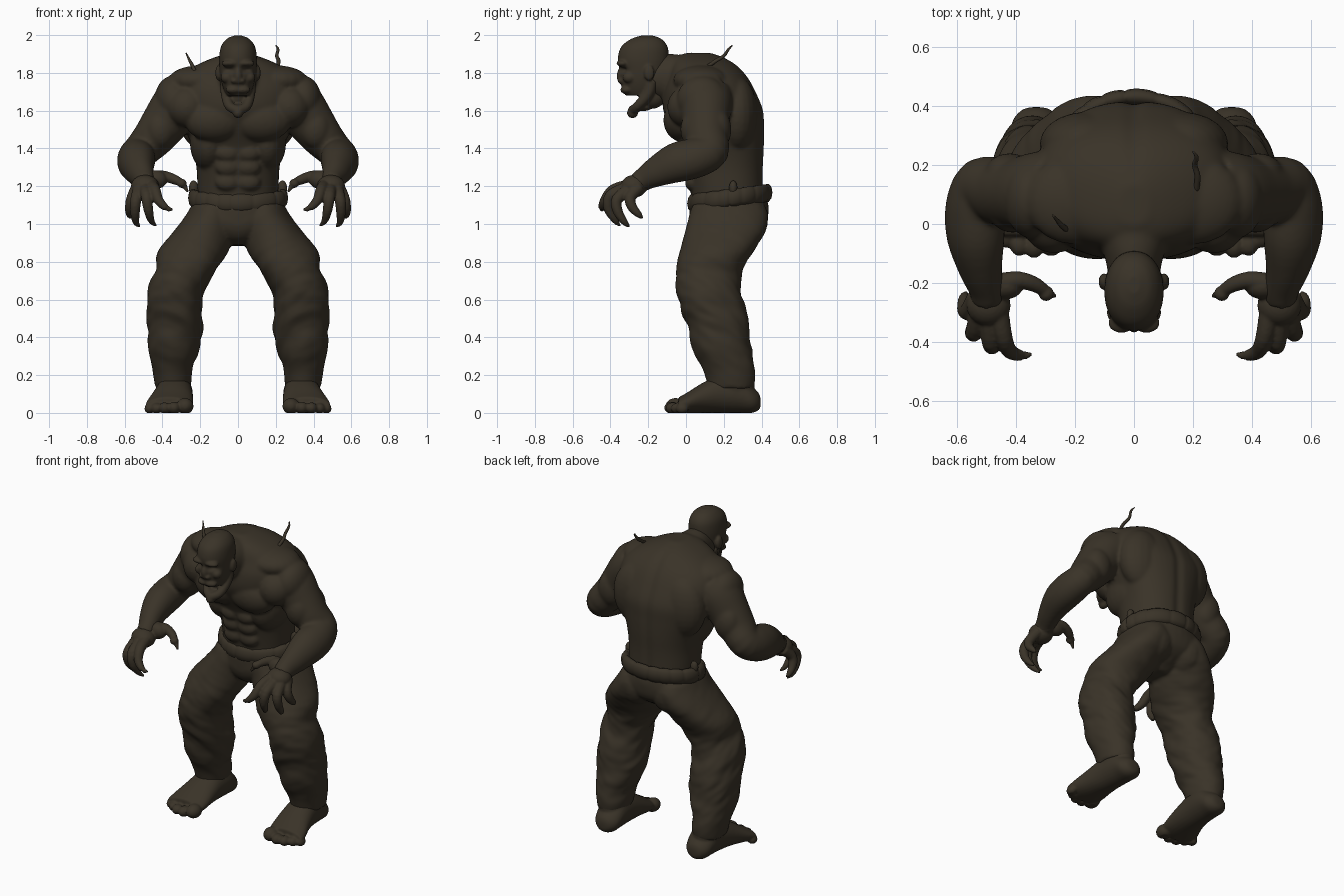
import bpy, bmesh, math
from mathutils import Vector, Matrix, noise

clay = bpy.data.materials.new("dark brown")
clay.diffuse_color = (0.042, 0.033, 0.021, 1)


def spline(secs, n=4):
    """Catmull-Rom through the section tuples."""
    p = [Vector(s) for s in secs]
    p = [2 * p[0] - p[1]] + p + [2 * p[-1] - p[-2]]
    out = []
    for i in range(1, len(p) - 2):
        a, b, c, d = p[i - 1:i + 3]
        for k in range(n):
            t = k / n
            out.append(0.5 * (2 * b + (c - a) * t + (2 * a - 5 * b + 4 * c - d) * t * t
                              + (3 * b - a - 3 * c + d) * t ** 3))
    return out + [p[-2]]


def loft(bm, secs, axis=None, mirror=False, e=1.0, seg=28):
    """Skin of (x, y, z, radius a, radius b) sections across z, y or the path itself."""
    s = spline(secs)
    for sx in ((1, -1) if mirror else (1,)):
        rings = []
        for i, q in enumerate(s):
            c = q[:3]
            if axis:
                u, v = Vector((1, 0, 0)), Vector((0, 1, 0) if axis == 'z' else (0, 0, 1))
            else:
                t = (Vector(s[min(i + 1, len(s) - 1)][:3]) - Vector(s[max(i - 1, 0)][:3])).normalized()
                ref = Vector((1, 0, 0.5))
                u = (ref - t * ref.dot(t)).normalized()
                v = t.cross(u)
            ring = []
            for k in range(seg):
                w = 2 * math.pi * k / seg
                ca, sa = math.cos(w), math.sin(w)
                co = Vector(c) + u * (q[3] * math.copysign(abs(ca) ** e, ca)) \
                    + v * (q[4] * math.copysign(abs(sa) ** e, sa))
                ring.append(bm.verts.new((co.x * sx, co.y, co.z)))
            rings.append(ring)
        for r0, r1 in zip(rings, rings[1:]):
            for k in range(seg):
                bm.faces.new((r0[k], r0[(k + 1) % seg], r1[(k + 1) % seg], r1[k]))
        bm.faces.new(rings[0])
        bm.faces.new(rings[-1])


def ball(bm, c, r, mirror=True):
    """Ellipsoid muscle or lump."""
    for sx in ((1, -1) if mirror else (1,)):
        m = Matrix.Translation((c[0] * sx, c[1], c[2])) @ Matrix.Diagonal((*r, 1))
        bmesh.ops.create_uvsphere(bm, u_segments=20, v_segments=14, radius=1, matrix=m)


def tube(bm, pts, radii, mirror=True):
    loft(bm, [(*p, r, r) for p, r in zip(pts, radii)], mirror=mirror, seg=12)


def finish(bm, name, voxel=0, smooth=0, warp=None):
    """Make the object; optionally fuse its lumps, relax them and apply a warp."""
    bmesh.ops.recalc_face_normals(bm, faces=bm.faces)
    me = bpy.data.meshes.new(name)
    bm.to_mesh(me)
    bm.free()
    ob = bpy.data.objects.new(name, me)
    bpy.context.collection.objects.link(ob)
    if voxel:
        r = ob.modifiers.new("fuse", 'REMESH')
        r.mode, r.voxel_size = 'VOXEL', voxel
        sm = ob.modifiers.new("relax", 'SMOOTH')
        sm.factor, sm.iterations = 0.5, smooth
        dg = bpy.context.evaluated_depsgraph_get()
        me = bpy.data.meshes.new_from_object(ob.evaluated_get(dg))
        ob.modifiers.clear()
        ob.data = me
    if warp:
        new = [warp(v.co.copy(), v.normal.copy()) for v in me.vertices]
        for v, co in zip(me.vertices, new):
            v.co = co
    me.materials.clear()
    me.materials.append(clay)
    for p in me.polygons:
        p.use_smooth = True
        p.material_index = 0
    return ob


# Torso, neck and arms
bm = bmesh.new()
loft(bm, [(0, .225, 1.08, .21, .19), (0, .215, 1.2, .215, .195), (0, .205, 1.3, .22, .205),
          (0, .195, 1.4, .24, .22), (0, .17, 1.5, .28, .245), (0, .145, 1.6, .32, .265),
          (0, .125, 1.7, .335, .245), (0, .115, 1.78, .30, .21), (0, .095, 1.84, .22, .175),
          (0, .075, 1.88, .13, .13), (0, .065, 1.905, .05, .07)], 'z', e=.88, seg=48)
loft(bm, [(0, -.19, 1.775, .085, .1), (0, -.11, 1.775, .10, .125), (0, -.02, 1.75, .14, .145),
          (0, .08, 1.72, .2, .17)], 'y')
loft(bm, [(.26, .11, 1.68, .13, .14), (.32, .105, 1.63, .135, .14), (.385, .105, 1.54, .125, .125),
          (.45, .11, 1.455, .11, .115), (.515, .125, 1.385, .095, .1), (.537, .05, 1.35, .1, .108),
          (.535, -.05, 1.325, .095, .108), (.52, -.15, 1.28, .073, .085), (.5, -.22, 1.24, .058, .064),
          (.495, -.26, 1.215, .055, .055)], mirror=True)
ball(bm, (.125, -.02, 1.55), (.16, .1, .115))      # chest
ball(bm, (.27, .01, 1.62), (.11, .11, .11))        # chest to shoulder
ball(bm, (.345, .085, 1.66), (.096, .135, .125))   # shoulder caps
ball(bm, (.41, .04, 1.5), (.08, .07, .1))          # biceps
ball(bm, (.42, .17, 1.5), (.085, .07, .11))        # triceps
ball(bm, (.52, .165, 1.37), (.055, .06, .055))     # elbows
ball(bm, (.2, .08, 1.76), (.17, .15, .08))         # upper back
ball(bm, (.16, .27, 1.58), (.16, .11, .2))         # shoulder blades
ball(bm, (.155, .13, 1.43), (.1, .17, .15))        # sides
for i, z in enumerate((1.22, 1.3, 1.375)):         # stomach
    ball(bm, (.055, .034 - .014 * i, z), (.065, .04, .046))


def spine(co, n):
    if co.y > .1 and abs(co.x) < .15:
        co.y -= .01 * math.exp(-(co.x / .03) ** 2) * min(1, (co.y - .1) / .2)
    return co


finish(bm, "torso_and_arms", .009, 10, spine)

# Clawed hands
bm = bmesh.new()
ball(bm, (.492, -.275, 1.2), (.075, .07, .06))
ball(bm, (.5, -.22, 1.235), (.055, .06, .058))
ball(bm, (.435, -.21, 1.235), (.06, .045, .05))
fingers = [
    [(.46, -.29, 1.205), (.44, -.385, 1.18), (.42, -.43, 1.125), (.38, -.445, 1.085), (.345, -.44, 1.075)],
    [(.49, -.3, 1.195), (.485, -.4, 1.15), (.475, -.41, 1.08), (.46, -.375, 1.02), (.435, -.35, .99)],
    [(.52, -.29, 1.19), (.54, -.365, 1.13), (.545, -.36, 1.065), (.54, -.325, 1.01), (.52, -.3, .985)],
    [(.53, -.25, 1.195), (.56, -.295, 1.14), (.573, -.285, 1.09), (.575, -.25, 1.05), (.565, -.23, 1.03)],
    [(.45, -.2, 1.25), (.39, -.19, 1.252), (.335, -.205, 1.235), (.292, -.232, 1.21), (.265, -.245, 1.17)]]
for f in fingers:
    tube(bm, f, (.036, .03, .026, .018, .006))
    ball(bm, f[1], (.03, .03, .03))
    ball(bm, f[2], (.026, .026, .026))
ball(bm, (.297, -.235, 1.215), (.026, .026, .024))     # thumb ends
finish(bm, "hands", .006, 2)

# Head with open jaw
bm = bmesh.new()
loft(bm, [(0, -.205, 1.998, .02, .03), (0, -.21, 1.98, .06, .08), (0, -.22, 1.94, .09, .122),
          (0, -.226, 1.88, .1, .135), (0, -.225, 1.82, .098, .128), (0, -.225, 1.76, .09, .122),
          (0, -.225, 1.71, .075, .112), (0, -.22, 1.68, .06, .10)], 'z', e=.94, seg=36)
tube(bm, [(.066, -.18, 1.76), (.062, -.2, 1.69), (.046, -.255, 1.625), (0, -.285, 1.6)],
     (.03, .03, .026, .026))
ball(bm, (0, -.18, 1.67), (.06, .07, .06), False)      # throat
ball(bm, (0, -.235, 1.617), (.042, .055, .02), False)  # tongue
ball(bm, (0, -.283, 1.588), (.028, .03, .028), False)  # chin
ball(bm, (.042, -.335, 1.85), (.046, .034, .02))       # brows
ball(bm, (.062, -.3, 1.775), (.03, .035, .03))         # cheekbones
ball(bm, (0, -.345, 1.785), (.022, .022, .045), False) # nose
ball(bm, (.02, -.343, 1.758), (.018, .018, .015))      # nostrils
ball(bm, (.024, -.315, 1.71), (.042, .033, .022))      # upper lip
ball(bm, (.103, -.195, 1.8), (.017, .028, .042))       # ears


def sockets(co, n):
    d = ((abs(co.x) - .045) / .026) ** 2 + ((co.z - 1.818) / .016) ** 2
    if co.y < -.25:
        co.y += .02 * math.exp(-d)
    return co


finish(bm, "head", .006, 6, sockets)

# Baggy trousers
bm = bmesh.new()
loft(bm, [(0, .225, 1.15, .225, .2), (0, .228, 1.07, .25, .21), (0, .22, .99, .22, .2),
          (0, .2, .93, .13, .15), (0, .19, .885, .05, .08)], 'z', e=.9, seg=40)
loft(bm, [(.13, .225, 1.1, .115, .19), (.145, .225, 1.04, .135, .21), (.185, .205, .95, .165, .212),
          (.237, .16, .85, .187, .195), (.275, .122, .75, .16, .178), (.322, .12, .65, .148, .175),
          (.33, .145, .55, .145, .173), (.335, .172, .45, .15, .162), (.338, .192, .35, .135, .153),
          (.347, .22, .25, .108, .14), (.345, .235, .18, .1, .13), (.345, .24, .13, .092, .12)],
     'z', True, e=.95, seg=36)
ball(bm, (.12, .32, 1.02), (.12, .115, .13))           # seat


def folds(co, n):
    slant = co.z + .5 * co.y - .35 * abs(co.x)
    p = Vector((abs(co.x) * 6, co.y * 5, slant * 10))
    k = min(1, max(.2, (1.05 - co.z) * 2.5)) * min(1, max(.2, (co.z - .13) * 6))
    return co + n * (k * (.013 * noise.noise(p) + .006 * noise.noise(p * 2.1)))


finish(bm, "trousers", .01, 5, folds)

# Bare feet
bm = bmesh.new()
loft(bm, [(.33, .395, .055, .02, .02), (.33, .385, .06, .05, .045), (.33, .35, .07, .08, .07),
          (.332, .28, .1, .092, .1), (.338, .18, .1, .098, .1), (.347, .09, .08, .11, .08),
          (.36, .01, .054, .123, .056), (.368, -.04, .04, .12, .042)], 'y', True)
loft(bm, [(.345, .25, .24, .085, .11), (.342, .245, .16, .09, .118), (.335, .24, .08, .088, .122)], 'z', True)
for x, y, r in ((.28, -.055, .045), (.338, -.075, .034), (.388, -.07, .032), (.432, -.045, .03), (.468, -.02, .028)):
    ball(bm, (x, y, r * .8), (r, r * 1.2, r * .95))


def grounded(co, n):
    co.z = max(co.z, 0)
    return co


finish(bm, "feet", .007, 4, grounded)

# Lumpy belt
bm = bmesh.new()
rings, N, M = [], 160, 10
for i in range(N):
    w = 2 * math.pi * i / N
    bulge = abs(math.sin(w * 8 + math.sin(3 * w))) ** .3
    ring = []
    for k in range(M):
        q = 2 * math.pi * k / M
        r = math.cos(q) * (.02 + .009 * bulge)
        y = .232 + (.197 + r) * math.sin(w)
        z = 1.138 + .13 * (y - .232) + math.sin(q) * (.042 + .008 * bulge)
        ring.append(bm.verts.new(((.238 + r) * math.cos(w), y, z)))
    rings.append(ring)
for i in range(N):
    a, b = rings[i], rings[(i + 1) % N]
    for k in range(M):
        bm.faces.new((a[k], a[(k + 1) % M], b[(k + 1) % M], b[k]))
ball(bm, (.235, .25, 1.19), (.025, .022, .04))         # belt knots
finish(bm, "belt")

# Thin spines on the shoulders
bm = bmesh.new()
tube(bm, [(.21, .11, 1.83), (.215, .16, 1.865), (.205, .2, 1.89), (.212, .225, 1.925), (.2, .245, 1.945)],
     (.01, .01, .009, .007, .003), False)
tube(bm, [(-.225, -.02, 1.8), (-.245, -.005, 1.845), (-.258, .01, 1.87), (-.275, .03, 1.905)],
     (.01, .009, .007, .003), False)
finish(bm, "shoulder_spines")
